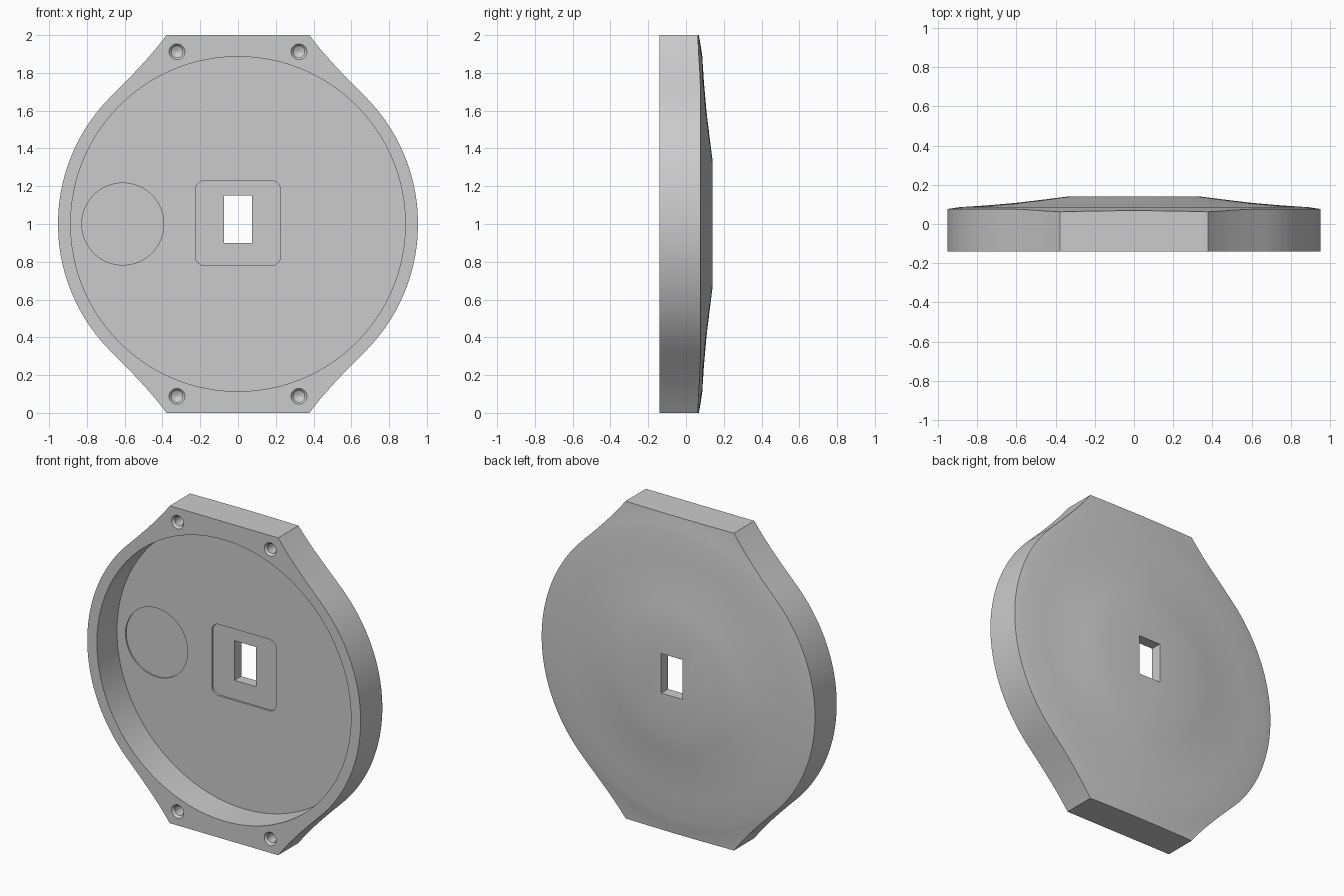
import bpy, bmesh
from math import cos, sin, pi, radians
from mathutils import Vector
from mathutils.geometry import interpolate_bezier

cube = bpy.data.objects.get("Cube")
if cube:
    bpy.data.objects.remove(cube, do_unlink=True)

grey = bpy.data.materials.new("plain grey")
grey.use_nodes = True
grey.diffuse_color = (0.6, 0.6, 0.6, 1)
grey.node_tree.nodes["Principled BSDF"].inputs["Base Color"].default_value = (0.6, 0.6, 0.6, 1)

FRONT, FLOOR, MID = -0.14, 0.06, 1.0


def finish(name, bm):
    bmesh.ops.recalc_face_normals(bm, faces=bm.faces)
    mesh = bpy.data.meshes.new(name)
    bm.to_mesh(mesh)
    bm.free()
    mesh.materials.append(grey)
    obj = bpy.data.objects.new(name, mesh)
    bpy.context.collection.objects.link(obj)
    return obj


def prism(name, outline, y0, y1):
    """Extrude an x-z outline from y0 to y1."""
    bm = bmesh.new()
    face = bm.faces.new([bm.verts.new((x, y0, z)) for x, z in outline])
    new = bmesh.ops.extrude_face_region(bm, geom=[face])["geom"]
    bmesh.ops.translate(bm, vec=(0, y1 - y0, 0),
                        verts=[v for v in new if isinstance(v, bmesh.types.BMVert)])
    return finish(name, bm)


def lathe(name, profile, cx, cz, n):
    """Revolve (radius, y) points about a y-parallel axis, capping both ends."""
    bm = bmesh.new()
    rings = [[bm.verts.new((cx + r * cos(2 * pi * i / n), y, cz + r * sin(2 * pi * i / n)))
              for i in range(n)] for r, y in profile]
    for a, b in zip(rings, rings[1:]):
        for i in range(n):
            j = (i + 1) % n
            bm.faces.new((a[i], a[j], b[j], b[i]))
    bm.faces.new(rings[0])
    bm.faces.new(rings[-1])
    return finish(name, bm)


def arc(cx, cz, r, start, end, n):
    return [(cx + r * cos(radians(start + (end - start) * i / n)),
             cz + r * sin(radians(start + (end - start) * i / n))) for i in range(n + 1)]


def boolean(target, tool, operation):
    mod = target.modifiers.new(tool.name, "BOOLEAN")
    mod.operation, mod.solver, mod.object = operation, "EXACT", tool
    bpy.context.view_layer.objects.active = target
    bpy.ops.object.modifier_apply(modifier=mod.name)
    bpy.data.objects.remove(tool, do_unlink=True)


# Round outline flaring into flat-ended mounting lugs, mirrored top and bottom
R = 0.953
side = arc(0, MID, R, 0, 45, 24)
x, z = side[-1]
flare = interpolate_bezier(Vector((x, z, 0)), Vector((x - 0.106, z + 0.106, 0)),
                           Vector((0.468, 1.88, 0)), Vector((0.378, 2, 0)), 17)
quarter = side + [(p.x, p.y) for p in flare[1:]]
top = quarter + [(-x, z) for x, z in reversed(quarter)]
outline = top + [(x, 2 * MID - z) for x, z in reversed(top)][1:-1]
housing = prism("cover_plate", outline, FRONT, 0.3)

# Domed back with a flat centre
dome = [(1.2, -0.3), (1.2, 0.06), (1.07, 0.062), (1.0, 0.068), (0.95, 0.077), (0.89, 0.086),
        (0.75, 0.095), (0.6, 0.108), (0.45, 0.126), (0.34, 0.14)]
boolean(housing, lathe("dome", dome, 0, MID, 128), "INTERSECT")

# Round front pocket with a shallow circular recess in its floor
boolean(housing, lathe("pocket", [(0.886, -0.3), (0.886, FLOOR)], 0, MID, 128), "DIFFERENCE")
boolean(housing, lathe("round_recess", [(0.217, 0), (0.217, FLOOR + 0.008)], -0.61, MID, 64),
        "DIFFERENCE")

# Rounded square recess and the slot through its centre
corner = 0.05
half = 0.225 - corner
square = []
for sx, sz, a in ((1, 1, 0), (-1, 1, 90), (-1, -1, 180), (1, -1, 270)):
    square += arc(sx * half, 1.005 + sz * half, corner, a, a + 90, 8)
boolean(housing, prism("square_recess", square, 0, FLOOR + 0.012), "DIFFERENCE")
slot = [(-0.075, 0.9), (0.075, 0.9), (0.075, 1.15), (-0.075, 1.15)]
boolean(housing, prism("slot", slot, 0, 0.3), "DIFFERENCE")

# Chamfered blind screw holes in the lugs
hole = [(0.042, FRONT - 0.05), (0.042, FRONT), (0.03, FRONT + 0.014),
        (0.03, FRONT + 0.1), (0.002, FRONT + 0.115)]
for sx in (-1, 1):
    for sz in (-1, 1):
        boolean(housing, lathe("screw_hole", hole, sx * 0.323, MID + sz * 0.912, 32), "DIFFERENCE")

# Smooth curves, crisp edges
bpy.ops.object.select_all(action="DESELECT")
housing.select_set(True)
bpy.context.view_layer.objects.active = housing
bpy.ops.object.shade_smooth_by_angle(angle=radians(30))
